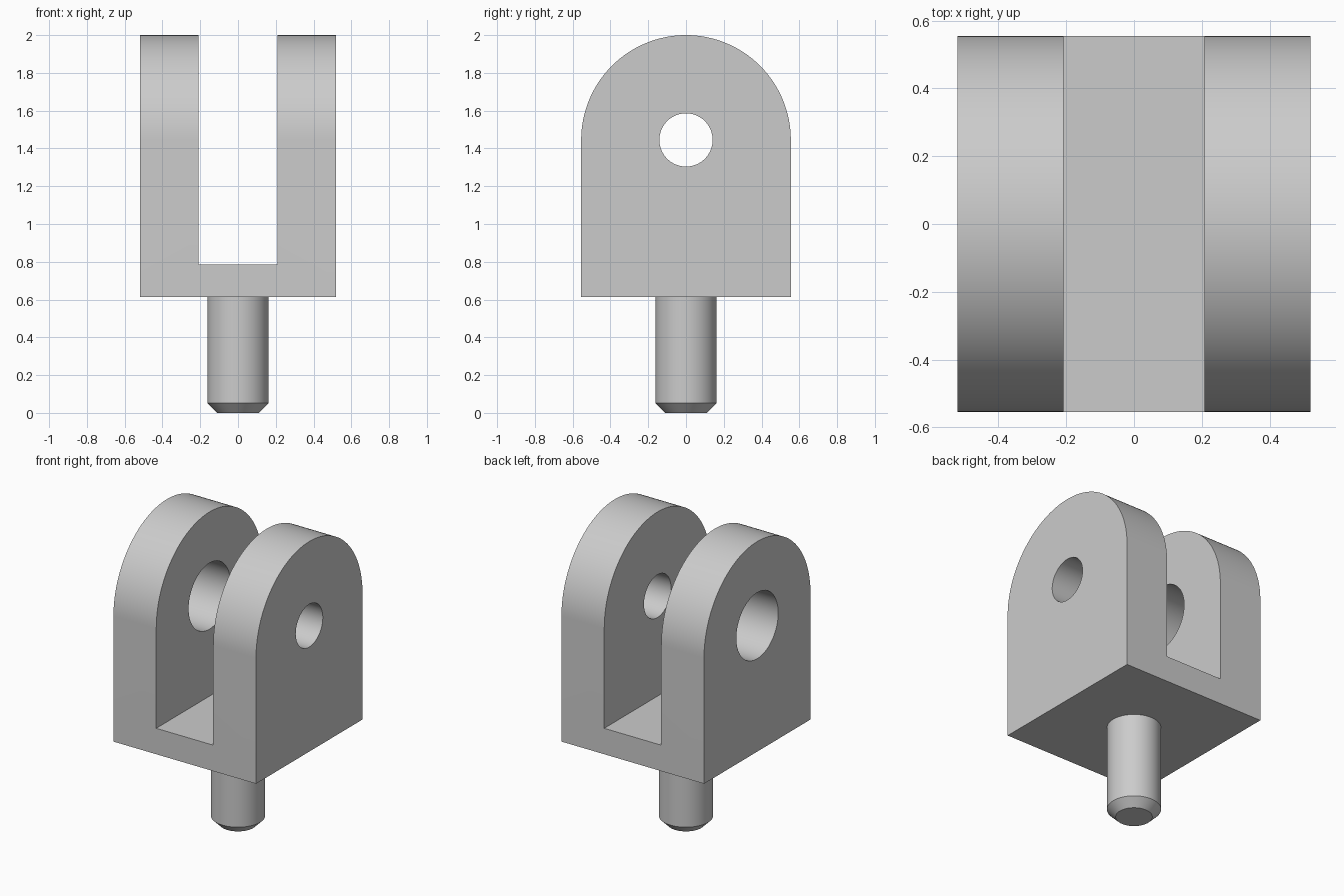
import bpy, bmesh, math
from mathutils import Matrix

HALF_X, RADIUS = 0.52, 0.555          # body half width, arch radius
BASE_Z, SLOT_Z, PIVOT_Z = 0.614, 0.785, 1.445
SLOT_X = 0.208

cube = bpy.data.objects.get("Cube")
if cube:
    bpy.data.objects.remove(cube, do_unlink=True)

steel = bpy.data.materials.new("plain_grey")
steel.use_nodes = True
grey = (0.6, 0.6, 0.6, 1)
steel.diffuse_color = grey
steel.node_tree.nodes["Principled BSDF"].inputs["Base Color"].default_value = grey


def make_object(name, bm):
    bmesh.ops.recalc_face_normals(bm, faces=bm.faces)
    mesh = bpy.data.meshes.new(name)
    bm.to_mesh(mesh)
    bm.free()
    mesh.materials.append(steel)
    obj = bpy.data.objects.new(name, mesh)
    bpy.context.collection.objects.link(obj)
    return obj


def activate(obj):
    bpy.ops.object.select_all(action='DESELECT')
    obj.select_set(True)
    bpy.context.view_layer.objects.active = obj


def cut(target, cutter):
    activate(target)
    mod = target.modifiers.new("cut", 'BOOLEAN')
    mod.operation, mod.solver, mod.object = 'DIFFERENCE', 'EXACT', cutter
    bpy.ops.object.modifier_apply(modifier=mod.name)
    bpy.data.objects.remove(cutter, do_unlink=True)


def smooth(obj):
    activate(obj)
    bpy.ops.object.shade_smooth_by_angle(angle=math.radians(30))


# Clevis body: arched side profile extruded across x
bm = bmesh.new()
profile = [(-RADIUS, BASE_Z), (RADIUS, BASE_Z)]
for i in range(65):
    a = math.pi * i / 64
    profile.append((RADIUS * math.cos(a), PIVOT_Z + RADIUS * math.sin(a)))
face = bm.faces.new([bm.verts.new((-HALF_X, y, z)) for y, z in profile])
new = bmesh.ops.extrude_face_region(bm, geom=[face])["geom"]
bmesh.ops.translate(bm, vec=(2 * HALF_X, 0, 0),
                    verts=[v for v in new if isinstance(v, bmesh.types.BMVert)])
body = make_object("clevis_body", bm)

# Slot between the two lugs
bm = bmesh.new()
bmesh.ops.create_cube(bm, size=2, matrix=Matrix.Translation((0, 0, SLOT_Z + 1))
                      @ Matrix.Diagonal((SLOT_X, 1, 1, 1)))
cut(body, make_object("slot_cutter", bm))

# Pivot holes: narrow in the left lug, wide in the right lug
for side, radius in ((1, 0.141), (-1, 0.218)):
    bm = bmesh.new()
    bmesh.ops.create_cone(bm, cap_ends=True, segments=64, radius1=radius, radius2=radius,
                          depth=0.6, matrix=Matrix.Translation((side * 0.4, 0, PIVOT_Z))
                          @ Matrix.Rotation(math.pi / 2, 4, 'Y'))
    cut(body, make_object("hole_cutter", bm))
smooth(body)

# Mounting pin with chamfered tip, open where it meets the body
bm = bmesh.new()
path = [(0, 0), (0.11, 0), (0.162, 0.052), (0.162, BASE_Z)]
verts = [bm.verts.new((r, 0, z)) for r, z in path]
edges = [bm.edges.new(pair) for pair in zip(verts, verts[1:])]
bmesh.ops.spin(bm, geom=verts + edges, cent=(0, 0, 0), axis=(0, 0, 1),
               angle=2 * math.pi, steps=64)
bmesh.ops.remove_doubles(bm, verts=bm.verts, dist=0.0001)
pin = make_object("mounting_pin", bm)
# Face normals outwards on the open shell
if min(pin.data.polygons, key=lambda p: p.center.z).normal.z > 0:
    pin.data.flip_normals()
smooth(pin)
